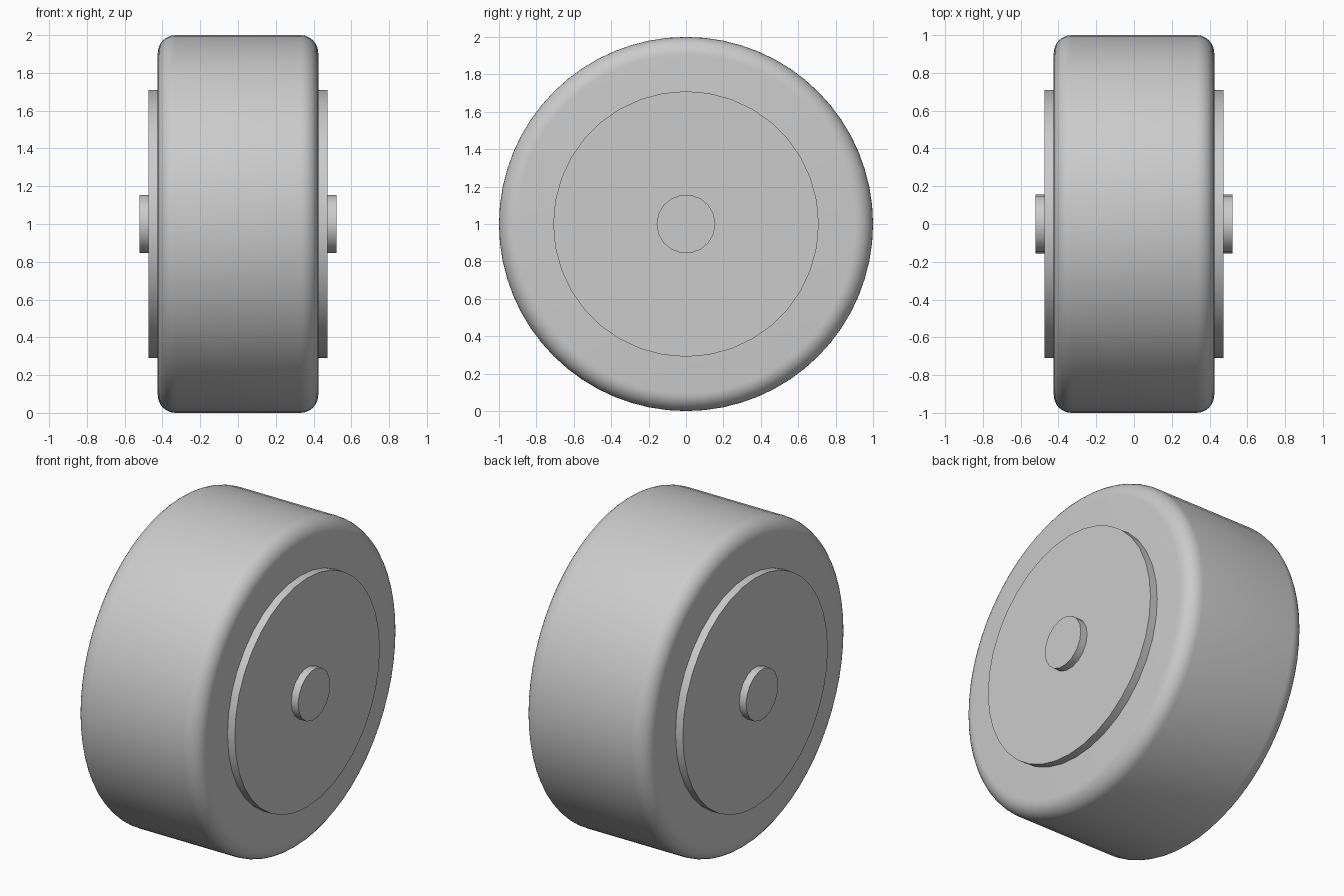
import bpy, bmesh, math

if "Cube" in bpy.data.objects:
    bpy.data.objects.remove(bpy.data.objects["Cube"])

grey = bpy.data.materials.new("light_grey")
grey.diffuse_color = (0.6, 0.6, 0.6, 1)
grey.use_nodes = True
grey.node_tree.nodes["Principled BSDF"].inputs["Base Color"].default_value = grey.diffuse_color


def lathe(name, profile, segments):
    """Spin an (x, radius) profile about the wheel's x axis and cap both ends."""
    bm = bmesh.new()
    rings = []
    for x, r in profile:
        angles = [2 * math.pi * i / segments for i in range(segments)]
        rings.append([bm.verts.new((x, r * math.cos(a), r * math.sin(a))) for a in angles])
    for a, b in zip(rings, rings[1:]):
        for i in range(segments):
            j = (i + 1) % segments
            bm.faces.new((a[i], a[j], b[j], b[i]))
    bm.faces.new(rings[0][::-1])
    bm.faces.new(rings[-1])
    bmesh.ops.recalc_face_normals(bm, faces=bm.faces[:])
    mesh = bpy.data.meshes.new(name)
    bm.to_mesh(mesh)
    bm.free()
    mesh.materials.append(grey)
    obj = bpy.data.objects.new(name, mesh)
    obj.location.z = 1
    bpy.context.collection.objects.link(obj)
    bpy.context.view_layer.objects.active = obj
    obj.select_set(True)
    bpy.ops.object.shade_smooth_by_angle(angle=math.radians(35))
    obj.select_set(False)


# Tyre with rounded shoulders
half_width, radius, fillet, steps = 0.425, 1.0, 0.095, 8
shoulder = []
for k in range(steps + 1):
    t = math.pi / 2 * k / steps
    shoulder.append((half_width - fillet + fillet * math.cos(t),
                     radius - fillet + fillet * math.sin(t)))
lathe("tyre", [(-x, r) for x, r in shoulder] + shoulder[::-1], 64)

# Raised hub disc and axle, showing on both sides
lathe("hub_disc", [(-0.475, 0.71), (0.475, 0.71)], 36)
lathe("axle", [(-0.522, 0.157), (0.522, 0.157)], 18)
